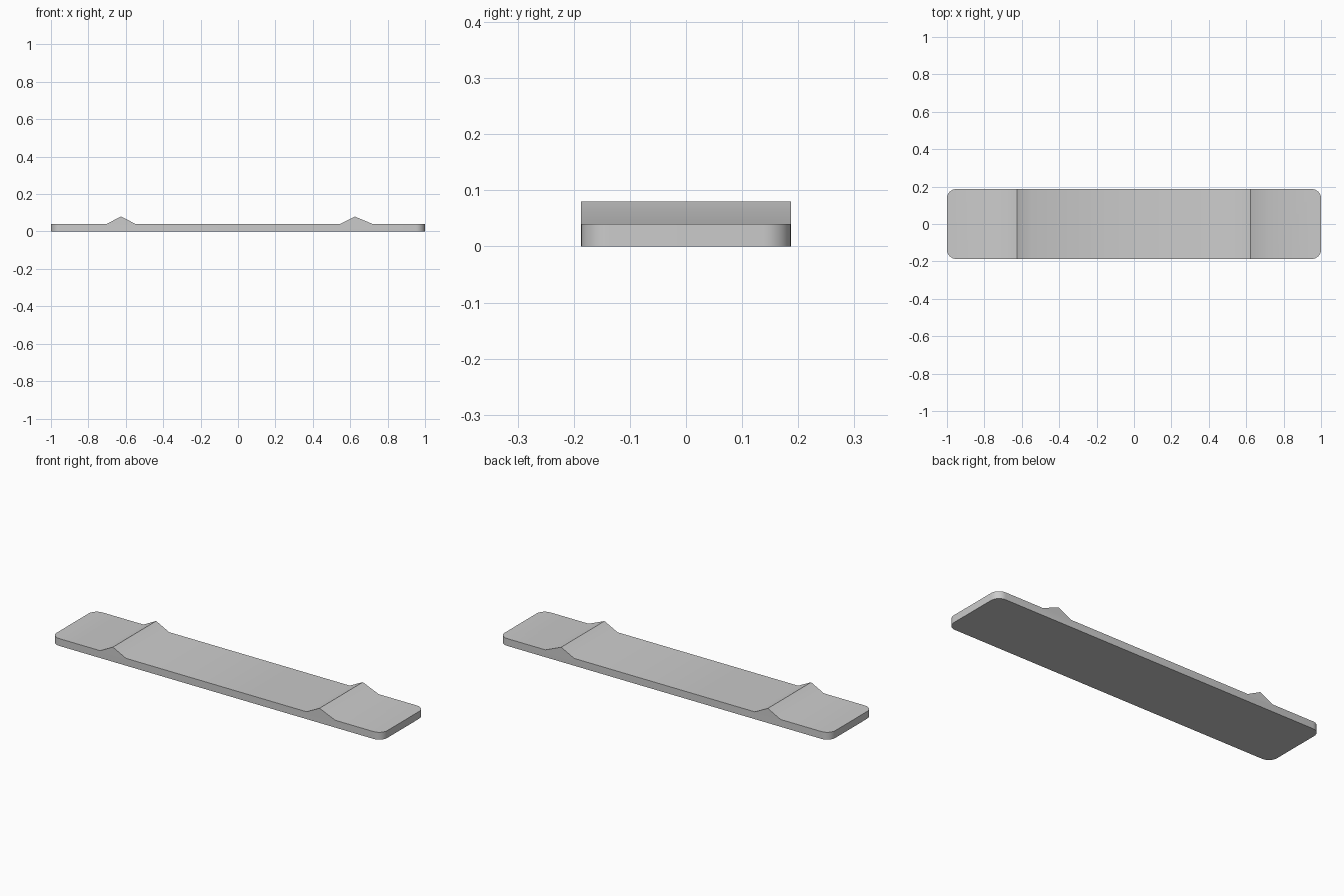
import bpy, bmesh

cube = bpy.data.objects.get("Cube")
if cube:
    bpy.data.objects.remove(cube)

HALF_LENGTH, HALF_WIDTH = 1.0, 0.187
THICKNESS, RIDGE_TOP = 0.04, 0.08
CORNER_RADIUS = 0.05

grey = bpy.data.materials.new("plain grey")
grey.use_nodes = True
colour = (0.6, 0.6, 0.6, 1)
grey.diffuse_color = colour
grey.node_tree.nodes["Principled BSDF"].inputs["Base Color"].default_value = colour

# Side profile: flat strip with two pointed ridges
profile = [(-HALF_LENGTH, 0), (HALF_LENGTH, 0), (HALF_LENGTH, THICKNESS)]
for start, peak, end in ((0.72, 0.624, 0.545), (-0.547, -0.626, -0.703)):
    profile += [(start, THICKNESS), (peak, RIDGE_TOP), (end, THICKNESS)]
profile.append((-HALF_LENGTH, THICKNESS))

# Extrude the profile across the width
bm = bmesh.new()
side = bm.faces.new([bm.verts.new((x, -HALF_WIDTH, z)) for x, z in profile])
swept = bmesh.ops.extrude_face_region(bm, geom=[side])["geom"]
bmesh.ops.translate(bm, vec=(0, 2 * HALF_WIDTH, 0),
                    verts=[v for v in swept if isinstance(v, bmesh.types.BMVert)])

# Round the four upright corners
corners = [e for e in bm.edges
           if all(abs(v.co.x) > HALF_LENGTH - 0.001 for v in e.verts)
           and abs(e.verts[0].co.z - e.verts[1].co.z) > 0.01]
bmesh.ops.bevel(bm, geom=corners, offset=CORNER_RADIUS, segments=8,
                profile=0.5, affect='EDGES')
bmesh.ops.recalc_face_normals(bm, faces=bm.faces)

mesh = bpy.data.meshes.new("ridged_plate")
bm.to_mesh(mesh)
bm.free()
mesh.materials.append(grey)
plate = bpy.data.objects.new("ridged_plate", mesh)
bpy.context.collection.objects.link(plate)

# Soft ridge feet, crisp crests and rims
bpy.context.view_layer.objects.active = plate
plate.select_set(True)
bpy.ops.object.shade_smooth_by_angle(angle=0.55)
